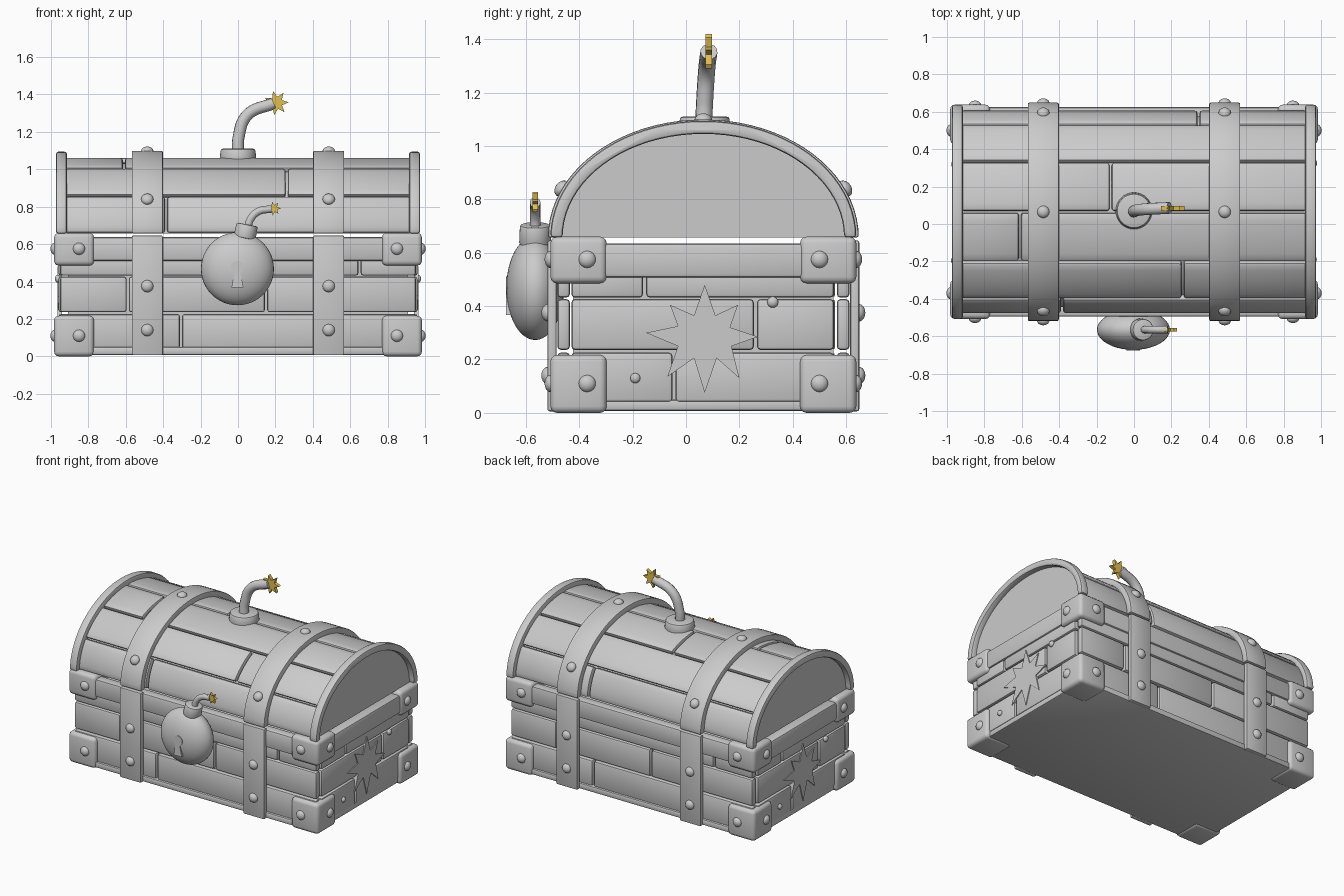
import bpy, bmesh, math, random
from mathutils import Vector, Matrix

if "Cube" in bpy.data.objects:
    bpy.data.objects.remove(bpy.data.objects["Cube"])

Y0 = 0.065        # centre line of the chest in y
LID_Z = 0.657     # underside of the lid
random.seed(4)
gold = bpy.data.materials.new("gold")
gold.diffuse_color = (0.75, 0.52, 0.08, 1)
gold.use_nodes = True
gold.node_tree.nodes["Principled BSDF"].inputs["Base Color"].default_value = gold.diffuse_color


def finish(bm, name, bevel=0, mat=None, segs=2):
    """Bevel the sharp edges and turn the bmesh into an object."""
    bmesh.ops.recalc_face_normals(bm, faces=bm.faces)
    if bevel:
        edges = [e for e in bm.edges if e.calc_face_angle(0) > 0.6]
        bmesh.ops.bevel(bm, geom=edges, offset=bevel, segments=segs, profile=0.5,
                        affect='EDGES', clamp_overlap=True)
    me = bpy.data.meshes.new(name)
    bm.to_mesh(me)
    bm.free()
    ob = bpy.data.objects.new(name, me)
    bpy.context.collection.objects.link(ob)
    ob.location.y = Y0
    if mat:
        me.materials.append(mat)
    return ob


def box(name, x0, x1, y0, y1, z0, z1, bevel=0.012, s=1, segs=2):
    """Box between limits; s=-1 turns it half way round the chest."""
    bm = bmesh.new()
    c = Vector((s * (x0 + x1) / 2, s * (y0 + y1) / 2, (z0 + z1) / 2))
    m = Matrix.Translation(c) @ Matrix.Diagonal((x1 - x0, y1 - y0, z1 - z0, 1))
    bmesh.ops.create_cube(bm, size=1, matrix=m)
    return finish(bm, name, bevel, segs=segs)


def prism(name, pts, axis, lo, hi, bevel=0, mat=None):
    """Extrude a 2D outline: axis 'x' reads points as (y,z), axis 'y' as (x,z)."""
    bm = bmesh.new()
    put = (lambda p, d: (d, p[0], p[1])) if axis == 'x' else (lambda p, d: (p[0], d, p[1]))
    a = [bm.verts.new(put(p, lo)) for p in pts]
    b = [bm.verts.new(put(p, hi)) for p in pts]
    bm.faces.new(a)
    bm.faces.new(b[::-1])
    for i in range(len(pts)):
        j = (i + 1) % len(pts)
        bm.faces.new((a[i], a[j], b[j], b[i]))
    return finish(bm, name, bevel, mat)


def arc(a, b, t0, t1, n):
    """Points along the lid's ellipse."""
    ts = [math.radians(t0 + (t1 - t0) * i / n) for i in range(n + 1)]
    return [(-a * math.cos(t), LID_Z + b * math.sin(t)) for t in ts]


def arch(name, x0, x1, inner, outer, t0=0, t1=180, n=40, bevel=0.01):
    pts = arc(*outer, t0, t1, n) + arc(*inner, t1, t0, n)
    return prism(name, pts, 'x', x0, x1, bevel)


def rivet(loc, normal, r=0.033, name="rivet"):
    bm = bmesh.new()
    q = Vector(normal).to_track_quat('Z', 'Y').to_matrix().to_4x4()
    m = Matrix.Translation(loc) @ q @ Matrix.Diagonal((1, 1, 0.75, 1))
    bmesh.ops.create_uvsphere(bm, u_segments=16, v_segments=10, radius=r, matrix=m)
    return finish(bm, name)


def cone(name, r0, r1, depth, m, bevel=0, mat=None):
    bm = bmesh.new()
    bmesh.ops.create_cone(bm, cap_ends=True, segments=32, radius1=r0, radius2=r1,
                          depth=depth, matrix=m)
    return finish(bm, name, bevel, mat)


def tube(name, pts, r):
    """Smooth bent rod through the points."""
    cu = bpy.data.curves.new(name, 'CURVE')
    cu.dimensions = '3D'
    cu.bevel_depth, cu.bevel_resolution = r, 4
    cu.use_fill_caps = True
    sp = cu.splines.new('BEZIER')
    sp.bezier_points.add(len(pts) - 1)
    for bp, p in zip(sp.bezier_points, pts):
        bp.co = p
        bp.handle_left_type = bp.handle_right_type = 'AUTO'
    ob = bpy.data.objects.new(name, cu)
    bpy.context.collection.objects.link(ob)


def spark(name, x, y, z, r, th):
    pts = []
    for i in range(14):
        t = math.pi * i / 7 + 0.05
        k = r if i % 2 == 0 else r * 0.5
        pts.append((x + k * math.cos(t), z + k * math.sin(t)))
    prism(name, pts, 'y', y - Y0 - th / 2, y - Y0 + th / 2, 0, gold)


# inner box and base
box("inner_box", -0.91, 0.91, -0.488, 0.488, 0.02, 0.60, 0)
box("base", -0.955, 0.955, -0.56, 0.56, 0.008, 0.05, 0.01)

# wall planks, row by row: (z0, z1, front split positions, side split positions)
rows = [(0.04, 0.226, [-0.305], [-0.11]),
        (0.236, 0.426, [-0.59, 0.15], [0.195]),
        (0.432, 0.54, [0.65], [-0.22])]
G = 0.006
for s in (1, -1):
    for z0, z1, fs, ss in rows:
        cuts = [-0.957] + fs + [0.957]
        for a, b in zip(cuts, cuts[1:]):
            box("wall_plank", a + G, b - G, -0.547, -0.5, z0, z1, 0.013, s)
        cuts = [-0.5] + ss + [0.495]
        for a, b in zip(cuts, cuts[1:]):
            box("end_plank", 0.90, 0.96, a + G, b - G, z0, z1, 0.013, s)
    # upper belt
    box("belt_front", -0.95, 0.95, -0.56, -0.49, 0.51, 0.637, 0.014, s)
    box("belt_end", 0.89, 0.972, -0.52, 0.52, 0.507, 0.635, 0.014, s)
    # stray nails and star on each end
    rivet((s * 0.963, s * 0.26, 0.415), (s, 0, 0), 0.021, "nail")
    rivet((s * 0.963, s * -0.255, 0.13), (s, 0, 0), 0.019, "nail")
    star = [(0.07, .48), (.11, .365), (.195, .405), (.165, .32), (.27, .285), (.17, .25),
            (.20, .13), (.115, .205), (.07, .075), (.03, .205), (-.07, .135), (-.03, .25),
            (-.15, .30), (-.03, .325), (-.06, .405), (.03, .365)]
    prism("end_star", [(s * (y - Y0), z) for y, z in star], 'x', s * 0.94, s * 0.966)

# corner brackets with rivets
for sx in (1, -1):
    for sy in (1, -1):
        for z0, z1, zr in ((0.0, 0.217, 0.11), (0.485, 0.66, 0.575)):
            xs, ys = sorted((sx * 0.77, sx * 0.983)), sorted((sy * 0.362, sy * 0.573))
            box("corner_bracket", *xs, *ys, z0, z1, 0.025, 1, 3)
            rivet((sx * 0.978, sy * 0.435, zr), (sx, 0, 0))
            rivet((sx * 0.85, sy * 0.57, zr), (0, sy, 0))

# lid: core, end panels, rims
arch("lid_core", -0.92, 0.92, (0.44, 0.30), (0.51, 0.378), bevel=0)
for s in (1, -1):
    prism("lid_end_panel", arc(0.54, 0.405, 0, 180, 40), 'x', *sorted((s * 0.915, s * 0.935)))
    arch("lid_rim", *sorted((s * 0.915, s * 0.973)), (0.527, 0.388), (0.573, 0.437), bevel=0.012)

# lid planks, six rows from front to back with their joints
joints = [[-0.385], [0.26], [-0.61], [-0.125], [], [0.345]]
for i, js in enumerate(joints):
    cuts = [-0.93] + js + [0.93]
    for a, b in zip(cuts, cuts[1:]):
        arch("lid_plank", a + G, b - G, (0.49, 0.358), (0.542, 0.405),
             30 * i + 0.6, 30 * i + 29.4, 6, 0.013)

# straps over lid and walls
for x in (-0.485, 0.485):
    arch("lid_strap", x - 0.083, x + 0.083, (0.535, 0.398), (0.582, 0.442), bevel=0.008)
    rivet((x, 0, LID_Z + 0.44), (0, 0, 1))
    for s in (1, -1):
        y0, y1 = sorted((s * 0.55, s * 0.584))
        box("wall_strap", x - 0.083, x + 0.083, y0, y1, 0.006, 0.646, 0.008)
        rivet((x, s * 0.53, 0.84), (0, s * 0.8, 0.6))
        for z in (0.375, 0.14):
            rivet((x, s * 0.582, z), (0, s, 0))

# loose gold inside, just under the gap
for i in range(24):
    m = Matrix.Translation((random.uniform(-.8, .8), random.uniform(-.4, .4), 0.613)) \
        @ Matrix.Rotation(random.uniform(-.3, .3), 4, 'X')
    cone("coin", 0.05, 0.05, 0.014, m, 0, gold)

# lid top socket, fuse and spark
cone("lid_fuse_socket", 0.1, 0.092, 0.07, Matrix.Translation((0, 0.005, 1.075)), 0.01)
tube("lid_fuse", [(0, 0.066, 1.08), (0.003, 0.07, 1.17), (0.05, 0.078, 1.29), (0.19, 0.086, 1.353)], 0.032)
spark("lid_spark", 0.205, 0.085, 1.355, 0.066, 0.024)

# bomb-shaped lock on the front
by = -0.565
bm = bmesh.new()
bmesh.ops.create_uvsphere(bm, u_segments=40, v_segments=24, radius=1,
                          matrix=Matrix.Translation((-0.003, by - Y0, 0.468)) @ Matrix.Diagonal((0.195, 0.108, 0.195, 1)))
finish(bm, "lock_bomb")
cone("lock_neck", 0.06, 0.057, 0.075,
     Matrix.Translation((0.042, by - Y0, 0.668)) @ Matrix.Rotation(0.2, 4, 'Y'), 0.008)
tube("lock_fuse", [(0.05, by, 0.68), (0.068, by, 0.735), (0.11, by, 0.775), (0.18, by, 0.788)], 0.02)
spark("lock_spark", 0.192, by, 0.79, 0.038, 0.02)
key = [(-0.003 + 0.036 * math.cos(math.radians(t)), 0.475 + 0.036 * math.sin(math.radians(t)))
       for t in range(-60, 241, 20)]
prism("keyhole", key + [(-0.035, 0.367), (0.029, 0.367)], 'y', -0.74, -0.66)

# bake curves to meshes and smooth everything
bpy.ops.object.select_all(action='SELECT')
bpy.context.view_layer.objects.active = bpy.data.objects["lid_fuse"]
bpy.ops.object.convert(target='MESH')
bpy.ops.object.select_all(action='SELECT')
bpy.ops.object.shade_smooth_by_angle(angle=math.radians(35))
